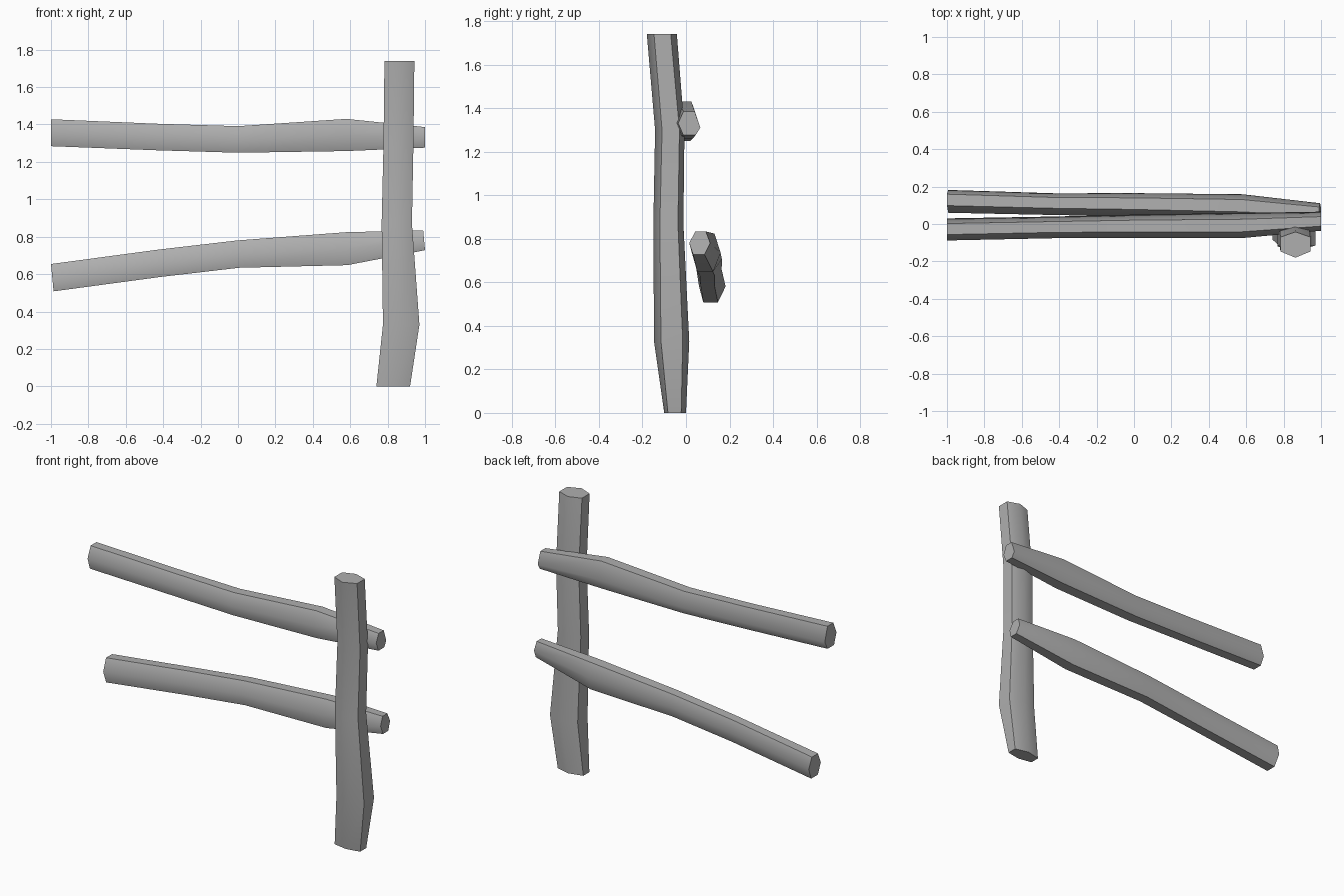
import bpy, bmesh
from math import radians

if "Cube" in bpy.data.objects:
    bpy.data.objects.remove(bpy.data.objects["Cube"])

# weathered dark grey wood
wood = bpy.data.materials.new("grey_wood")
wood.diffuse_color = (0.43, 0.43, 0.43, 1)
wood.use_nodes = True
wood.node_tree.nodes["Principled BSDF"].inputs["Base Color"].default_value = wood.diffuse_color


def loft_log(name, rings):
    """Skin a run of six-sided rings, cap both ends, keep the hard edges sharp."""
    bm = bmesh.new()
    loops = [[bm.verts.new(p) for p in ring] for ring in rings]
    for a, b in zip(loops, loops[1:]):
        for i in range(6):
            j = (i + 1) % 6
            bm.faces.new((a[i], a[j], b[j], b[i]))
    bm.faces.new(loops[0])
    bm.faces.new(loops[-1])
    bmesh.ops.recalc_face_normals(bm, faces=bm.faces)
    for f in bm.faces:
        f.smooth = True
    for e in bm.edges:
        e.smooth = e.calc_face_angle() < radians(57)
    mesh = bpy.data.meshes.new(name)
    bm.to_mesh(mesh)
    bm.free()
    mesh.materials.append(wood)
    obj = bpy.data.objects.new(name, mesh)
    bpy.context.collection.objects.link(obj)


def post_ring(z, x0, x1, y0, y1, f0, f1):
    """Ridge to front (y0) and back (y1), flat sides between f0 and f1."""
    xm = (x0 + x1) / 2
    return [(x0, f0, z), (xm, y0, z), (x1, f0, z),
            (x1, f1, z), (xm, y1, z), (x0, f1, z)]


def rail_ring(x, y, z, d, h, lean=0.0, tilt=0.0, drop=0.0):
    """Flat top and bottom, ridge to front and back."""
    w = d * 0.5
    return [(x + tilt, y + lean - w, z + h), (x + tilt, y + lean + w, z + h),
            (x, y + d, z - drop),
            (x - tilt, y - lean + w * 1.1, z - h), (x - tilt, y - lean - w * 1.1, z - h),
            (x, y - d, z)]


# upright post
loft_log("post", [post_ring(*s) for s in (
    (0.00, 0.74, 0.92, -0.100, 0.000, -0.083, -0.022),
    (0.33, 0.775, 0.97, -0.147, 0.015, -0.115, -0.015),
    (0.87, 0.768, 0.93, -0.150, -0.012, -0.120, -0.037),
    (1.30, 0.778, 0.938, -0.142, -0.007, -0.110, -0.030),
    (1.74, 0.783, 0.943, -0.180, -0.042, -0.147, -0.070))])

# upper rail
loft_log("upper_rail", [rail_ring(*s) for s in (
    (-1.00, -0.029, 1.356, 0.059, 0.072, 0.002, 0, 0.02),
    (-0.43, -0.018, 1.333, 0.058, 0.071, 0.002, 0, 0.02),
    (0.00, -0.013, 1.320, 0.063, 0.071, 0.002, 0, 0.02),
    (0.58, -0.008, 1.344, 0.067, 0.086, 0.000, 0, 0.02),
    (1.00, 0.015, 1.331, 0.051, 0.055, -0.001, 0, 0.02))])

# lower rail, sagging at its free end
loft_log("lower_rail", [rail_ring(*s) for s in (
    (-0.993, 0.121, 0.581, 0.061, 0.073, 0.008, -0.007),
    (-0.42, 0.106, 0.658, 0.058, 0.073, 0.007, -0.006),
    (0.00, 0.103, 0.707, 0.062, 0.073, 0.006, -0.005),
    (0.58, 0.093, 0.736, 0.066, 0.088, 0.005, -0.004),
    (0.995, 0.063, 0.781, 0.048, 0.053, 0.004, -0.005))])
